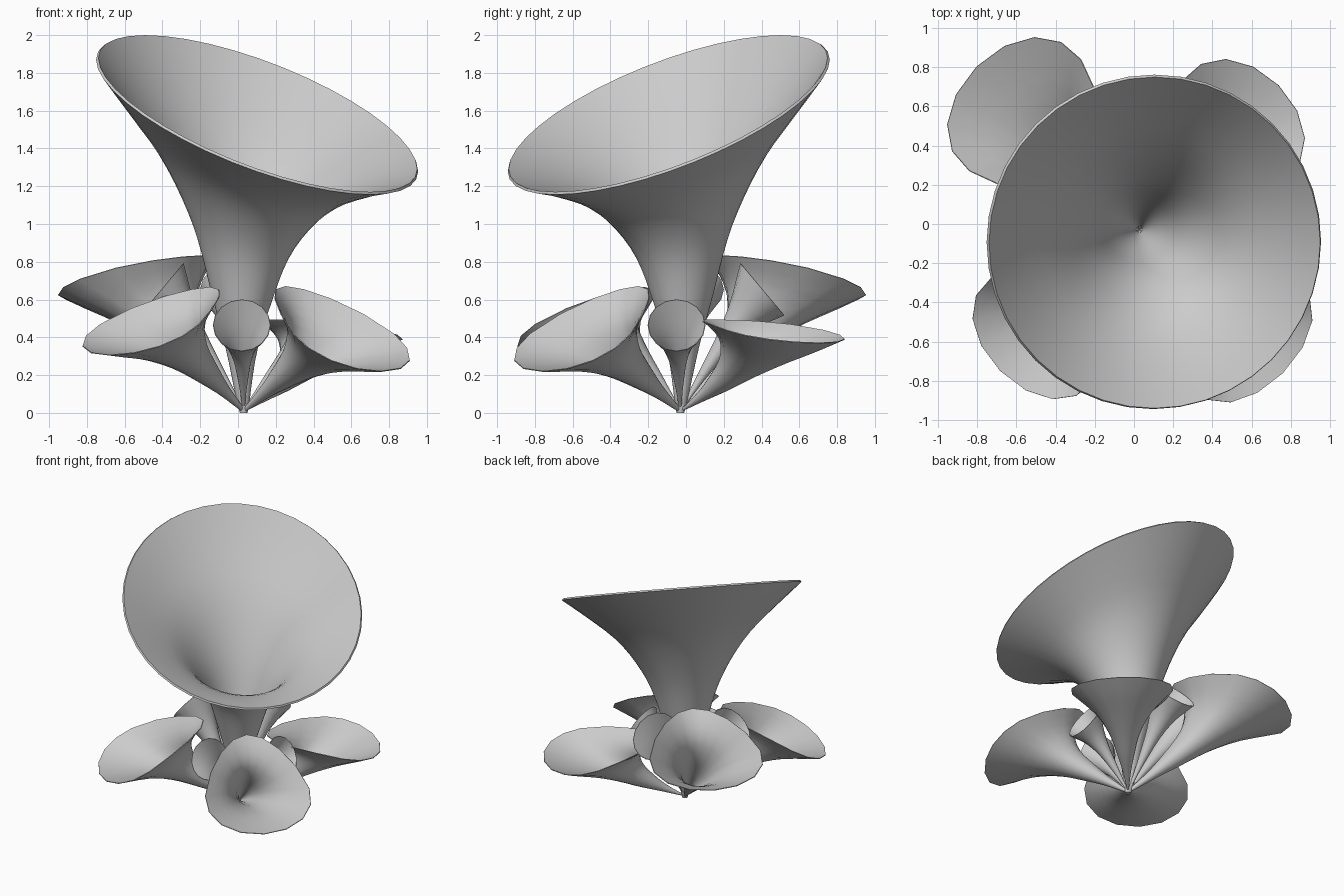
import bpy, bmesh, math
from mathutils import Vector

if "Cube" in bpy.data.objects:
    bpy.data.objects.remove(bpy.data.objects["Cube"])

TIP = Vector((0.03, -0.03, 0.01))
# (fraction along the stem, fraction of rim radius)
PROFILE = [(0, .012), (.2, .08), (.37, .168), (.55, .275), (.69, .415), (.8, .575), (.9, .78), (1, 1)]


def radius_at(t):
    # smooth interpolation through the profile points
    for i in range(len(PROFILE) - 1):
        (a, ra), (b, rb) = PROFILE[i], PROFILE[i + 1]
        if t <= b + 1e-6:
            def slope(j):
                lo, hi = max(j - 1, 0), min(j + 1, len(PROFILE) - 1)
                return (PROFILE[hi][1] - PROFILE[lo][1]) / (PROFILE[hi][0] - PROFILE[lo][0])
            h = b - a
            u = (t - a) / h
            return ((2*u**3 - 3*u*u + 1) * ra + (u**3 - 2*u*u + u) * h * slope(i)
                    + (3*u*u - 2*u**3) * rb + (u**3 - u*u) * h * slope(i + 1))


def trumpet(name, centre, heading, tilt, radius, sides, rings, bend, wall,
            inner=1.0, outer=1.0, egg=0.0, lift=0.0, droop=0.0):
    """Funnel from the shared tip to a rim whose normal leans by tilt towards heading.
    inner / outer stretch the rim's two ends, egg narrows its inner end,
    droop lowers the inner end, lift arches the stem."""
    centre = Vector(centre)
    h = math.radians(heading)
    s = math.sin(math.radians(tilt))
    n = Vector((s * math.cos(h), s * math.sin(h), math.cos(math.radians(tilt))))
    chord = centre - TIP
    ctrl = (TIP + centre) / 2 * (1 - bend) + (centre - n * chord.length * .5) * bend
    ctrl.z += lift
    side = Vector((-math.sin(h), math.cos(h), 0))
    bm = bmesh.new()
    loops = []
    for i in range(rings + 1):
        t = i / rings
        p = TIP * (1 - t)**2 + ctrl * 2 * t * (1 - t) + centre * t * t
        axis = chord.normalized().lerp(n, t).normalized()
        v = axis.cross(side).normalized()
        u = v.cross(axis)
        r = radius * radius_at(t)
        loop = []
        for k in range(sides):
            c, a = math.cos(2*math.pi*k/sides), math.sin(2*math.pi*k/sides)
            top = max(a, 0)
            grow = 1 + ((inner if a > 0 else outer) - 1) * t
            narrow = 1 - egg * t * a * (1 if a > 0 else .5)
            loop.append(bm.verts.new(p + r * (u * c * narrow + v * a * grow - axis * droop * t * top * top)))
        loops.append(loop)
    for a, b in zip(loops, loops[1:]):
        for k in range(sides):
            j = (k + 1) % sides
            bm.faces.new((a[k], a[j], b[j], b[k]))
    bm.faces.new(loops[0][::-1])
    bmesh.ops.recalc_face_normals(bm, faces=bm.faces)
    me = bpy.data.meshes.new(name)
    bm.to_mesh(me)
    bm.free()
    ob = bpy.data.objects.new(name, me)
    bpy.context.collection.objects.link(ob)
    mod = ob.modifiers.new("wall", 'SOLIDIFY')
    mod.thickness = wall
    mod.offset = -1
    bpy.ops.object.select_all(action='DESELECT')
    ob.select_set(True)
    bpy.context.view_layer.objects.active = ob
    bpy.ops.object.modifier_apply(modifier="wall")
    bpy.ops.object.shade_smooth_by_angle(angle=math.radians(50))


# tall central trumpet
trumpet("large_trumpet", (.105, -.095, 1.585), -45, 26.2, .845, 40, 24, .4, .015, inner=1.112, outer=1.112)

# four medium trumpets on the diagonals
for name, c, heading, tilt, r, lift in [
        ("back_left_trumpet", (-.555, .555, .71), 135, 18.5, .40, .03),
        ("back_right_trumpet", (.505, .475, .435), 45, 11.5, .365, .01),
        ("front_left_trumpet", (-.47, -.54, .47), 225, 28.5, .368, .09),
        ("front_right_trumpet", (.56, -.56, .42), -45, 35, .375, .08)]:
    trumpet(name, c, heading, tilt, r, 16, 14, .2, .005, 1.34, .92, .3, lift, .12)

# four small trumpets between them
for name, c, heading, tilt, r in [
        ("front_small_trumpet", (.02, -.38, .465), -90, 64, .15),
        ("right_small_trumpet", (.42, -.05, .465), 0, 64, .15),
        ("back_small_trumpet", (-.02, .405, .655), 90, 50, .177),
        ("left_small_trumpet", (-.405, .02, .655), 180, 50, .177)]:
    trumpet(name, c, heading, tilt, r, 16, 12, .2, .004)
